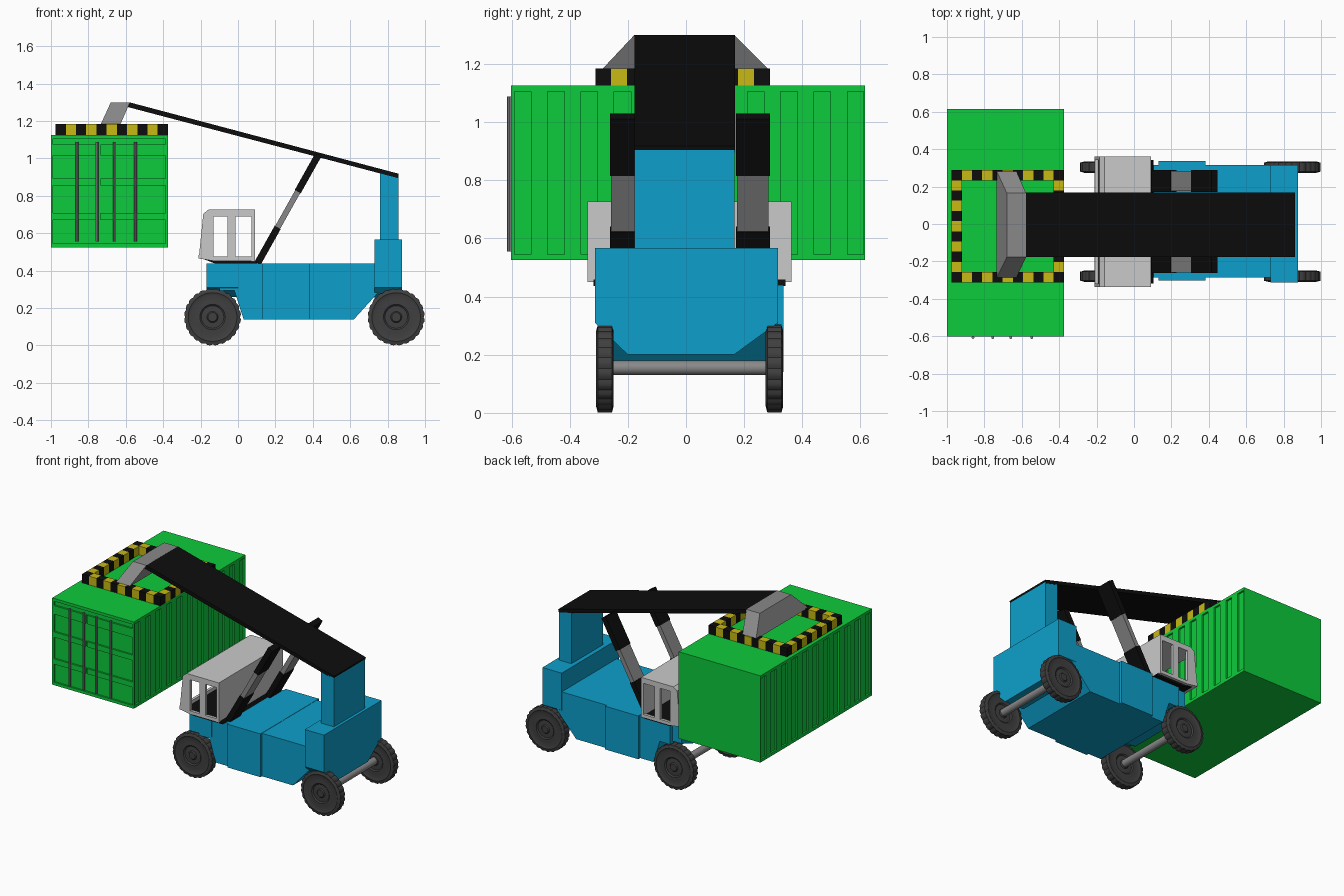
import bpy, bmesh, math
from mathutils import Vector

cube = bpy.data.objects.get("Cube")
if cube:
    bpy.data.objects.remove(cube, do_unlink=True)


def material(name, rgb):
    m = bpy.data.materials.new(name)
    m.use_nodes = True
    m.diffuse_color = (*rgb, 1)
    node = next(n for n in m.node_tree.nodes if n.type == 'BSDF_PRINCIPLED')
    node.inputs["Base Color"].default_value = (*rgb, 1)
    return m


BLUE = material("machine blue", (0.004, 0.35, 0.6))
GREEN = material("container green", (0.004, 0.6, 0.045))
BLACK = material("black", (0.004, 0.004, 0.004))
YELLOW = material("warning yellow", (0.58, 0.48, 0.007))
GREY = material("steel grey", (0.25, 0.25, 0.25))
PALE = material("cab grey", (0.59, 0.59, 0.59))
RUBBER = material("tyre grey", (0.05, 0.05, 0.05))


def finish(bm, name, *mats):
    bmesh.ops.recalc_face_normals(bm, faces=bm.faces)
    me = bpy.data.meshes.new(name)
    bm.to_mesh(me)
    bm.free()
    for m in mats:
        me.materials.append(m)
    ob = bpy.data.objects.new(name, me)
    bpy.context.collection.objects.link(ob)
    return ob


def add_loft(bm, a, b, mat=0):
    """Solid between two matching polygons."""
    va = [bm.verts.new(p) for p in a]
    vb = [bm.verts.new(p) for p in b]
    faces = [bm.faces.new(va), bm.faces.new(vb[::-1])]
    for i in range(len(va)):
        j = (i + 1) % len(va)
        faces.append(bm.faces.new((va[i], va[j], vb[j], vb[i])))
    for f in faces:
        f.material_index = mat


def add_box(bm, x0, x1, y0, y1, z0, z1, mat=0):
    a = [(x0, y0, z0), (x1, y0, z0), (x1, y1, z0), (x0, y1, z0)]
    add_loft(bm, a, [(x, y, z1) for x, y, z in a], mat)


def add_side(bm, pts, y0, y1, mat=0):
    """Extrude an x-z outline across y."""
    add_loft(bm, [(x, y0, z) for x, z in pts], [(x, y1, z) for x, z in pts], mat)


def box(name, mat, *size):
    bm = bmesh.new()
    add_box(bm, *size)
    return finish(bm, name, mat)


def side_prism(name, mat, pts, y0, y1):
    bm = bmesh.new()
    add_side(bm, pts, y0, y1)
    return finish(bm, name, mat)


def end_prism(name, mat, pts, x0, x1):
    """Extrude a y-z outline along x."""
    bm = bmesh.new()
    add_loft(bm, [(x0, y, z) for y, z in pts], [(x1, y, z) for y, z in pts])
    return finish(bm, name, mat)


def rod(name, mat, p, q, r, sides=16):
    p, q = Vector(p), Vector(q)
    bm = bmesh.new()
    bmesh.ops.create_cone(bm, cap_ends=True, segments=sides, radius1=r, radius2=r,
                          depth=(q - p).length)
    ob = finish(bm, name, mat)
    ob.location = (p + q) / 2
    ob.rotation_euler = (q - p).to_track_quat('Z', 'Y').to_euler()
    smooth(ob)
    return ob


def smooth(ob):
    bpy.ops.object.select_all(action='DESELECT')
    ob.select_set(True)
    bpy.context.view_layer.objects.active = ob
    bpy.ops.object.shade_smooth_by_angle(angle=math.radians(30))


# Container: recessed core, corner rails and raised side ribs
bm = bmesh.new()
X0, X1, Y0, Y1, Z0, Z1 = -1.0, -0.375, -0.602, 0.615, 0.525, 1.125
D = 0.012
add_box(bm, X0 + D, X1 - D, Y0 + D, Y1, Z0 + 0.01, Z1 - 0.01)
for z in (Z0, Z1 - 0.02):
    add_box(bm, X0, X1, Y0, Y1, z, z + 0.02)
for xa in (X0, X1 - D):
    add_box(bm, xa, xa + D, Y0, Y0 + D, Z0 + 0.02, Z1 - 0.02)
    for i in range(10):
        y = -0.533 + i * 0.1145
        add_box(bm, xa, xa + D, y, y + 0.057, Z0 + 0.02, Z1 - 0.02)
    add_box(bm, xa, xa + D, Y1 - 0.005, Y1, Z0 + 0.02, Z1 - 0.02)
# Raised bands on the two doors
for za, zb in ((0.67, 0.707), (0.856, 0.893), (1.015, 1.075)):
    for xa, xb in ((X0 + D, -0.745), (-0.735, X1 - D)):
        add_box(bm, xa, xb, Y0, Y0 + D, za, zb)
finish(bm, "container", GREEN)
for i, x in enumerate((-0.861, -0.755, -0.659, -0.547)):
    rod("door_rod_%d" % (i + 1), GREY, (x, -0.607, 0.555), (x, -0.607, 1.088), 0.008, 8)

# Striped lifting frame: a ring of alternating blocks
bm = bmesh.new()
N, S = 11, 0.6 / 11
for i in range(N):
    for j in range(N):
        if i in (0, N - 1) or j in (0, N - 1):
            x, y = -0.975 + i * S, -0.312 + j * S
            add_box(bm, x, x + S, y, y + S, 1.125, 1.185, (i + j) % 2)
finish(bm, "lifting_frame", BLACK, YELLOW)

# Tapered head joining frame and boom
bm = bmesh.new()
add_loft(bm,
         [(-0.735, -0.29, 1.18), (-0.63, -0.29, 1.18), (-0.63, 0.285, 1.18), (-0.735, 0.285, 1.18)],
         [(-0.68, -0.177, 1.3), (-0.577, -0.177, 1.3), (-0.577, 0.165, 1.3), (-0.68, 0.165, 1.3)])
finish(bm, "lifting_head", GREY)

# Boom and rear column
side_prism("boom", BLACK, [(-0.59, 1.275), (-0.58, 1.3), (0.86, 0.918), (0.855, 0.895)],
           -0.177, 0.168)
side_prism("boom_column", BLUE, [(0.76, 0.56), (0.857, 0.56), (0.857, 0.905), (0.76, 0.925)],
           -0.177, 0.166)

# Hull, with the ends chamfered over the wheels
side_prism("main_body", BLUE,
           [(-0.1, 0.437), (-0.1, 0.295), (-0.02, 0.295), (0.03, 0.14),
            (0.62, 0.14), (0.765, 0.3), (0.765, 0.437)], -0.285, 0.315)


def chamfered(top):
    return [(-0.313, top), (-0.313, 0.31), (-0.2, 0.2), (0.165, 0.2), (0.316, 0.31), (0.316, top)]


end_prism("rear_body", BLUE, chamfered(0.567), 0.73, 0.877)
end_prism("front_body", BLUE, [(y * 0.92, max(z, 0.26)) for y, z in chamfered(0.437)], -0.168, 0.0)
box("side_tanks", BLUE, 0.13, 0.383, -0.302, 0.336, 0.14, 0.439)

# Lift struts, each in three lengths
FOOT, TIP = Vector((0.105, 0, 0.44)), Vector((0.43, 0, 1.02))
W = Vector((0.016, 0, -0.009))
for label, y0, y1 in (("right", -0.262, -0.15), ("left", 0.172, 0.288)):
    bm = bmesh.new()
    for a, b, mat, thin in ((0, 0.33, 0, 0), (0.33, 0.66, 1, 0.004), (0.66, 1, 0, 0)):
        p, q = FOOT.lerp(TIP, a), FOOT.lerp(TIP, b)
        w = W * (1 - thin * 40)
        add_side(bm, [(v.x, v.z) for v in (p - w, p + w, q + w, q - w)],
                 y0 + thin, y1 - thin, mat)
    finish(bm, label + "_lift_strut", BLACK, GREY)

# Cab: roof, back wall, side frames with open windows, windscreen frame
CY0, CY1, T = -0.338, 0.362, 0.02
bm = bmesh.new()
add_side(bm, [(-0.188, 0.69), (-0.185, 0.705), (-0.157, 0.727), (0.09, 0.727), (0.09, 0.69)], CY0, CY1)
add_box(bm, 0.072, 0.09, CY0, CY1, 0.45, 0.69)
add_side(bm, [(-0.212, 0.465), (-0.209, 0.49), (-0.19, 0.49), (-0.19, 0.465)], CY0, CY1)
for y in (CY0, CY1 - T):
    add_side(bm, [(-0.21, 0.465), (-0.187, 0.69), (-0.13, 0.69), (-0.13, 0.465)], y, y + T)
    add_box(bm, -0.056, -0.013, y, y + T, 0.465, 0.69)
    add_side(bm, [(-0.21, 0.465), (-0.13, 0.475), (0.072, 0.475), (0.072, 0.452), (-0.13, 0.452)], y, y + T)
finish(bm, "cab", PALE)
side_prism("cab_floor", BLACK, [(-0.195, 0.466), (0.085, 0.466), (0.105, 0.437), (-0.12, 0.437)],
           CY0 + T, CY1 - T)


# Wheels: lathed rings with notched tread
def wheel(name, x, y):
    half = [(0.024, 0.029), (0.03, 0.022), (0.06, 0.02), (0.068, 0.027),
            (0.085, 0.027), (0.115, 0.024), (0.13, 0.03), (0.152, 0.024)]
    profile = half + [(r, -w) for r, w in reversed(half)]
    n = 72
    bm = bmesh.new()
    rings = []
    for r, w in profile:
        ring = []
        for k in range(n):
            rr = r * (0.965 if r > 0.14 and k % 3 == 0 else 1)
            a = 2 * math.pi * k / n
            ring.append(bm.verts.new((rr * math.cos(a), w, rr * math.sin(a))))
        rings.append(ring)
    for ra, rb in zip(rings, rings[1:]):
        for k in range(n):
            m = (k + 1) % n
            bm.faces.new((ra[k], ra[m], rb[m], rb[k]))
    bm.faces.new(rings[0])
    bm.faces.new(rings[-1])
    ob = finish(bm, name, RUBBER)
    ob.location = (x, y, 0.152)
    smooth(ob)


for end, x in (("front", -0.136), ("rear", 0.846)):
    for label, y in (("right", -0.279), ("left", 0.304)):
        wheel(end + "_" + label + "_wheel", x, y)
    rod(end + "_axle", GREY, (x, -0.27, 0.155), (x, 0.29, 0.155), 0.025)
